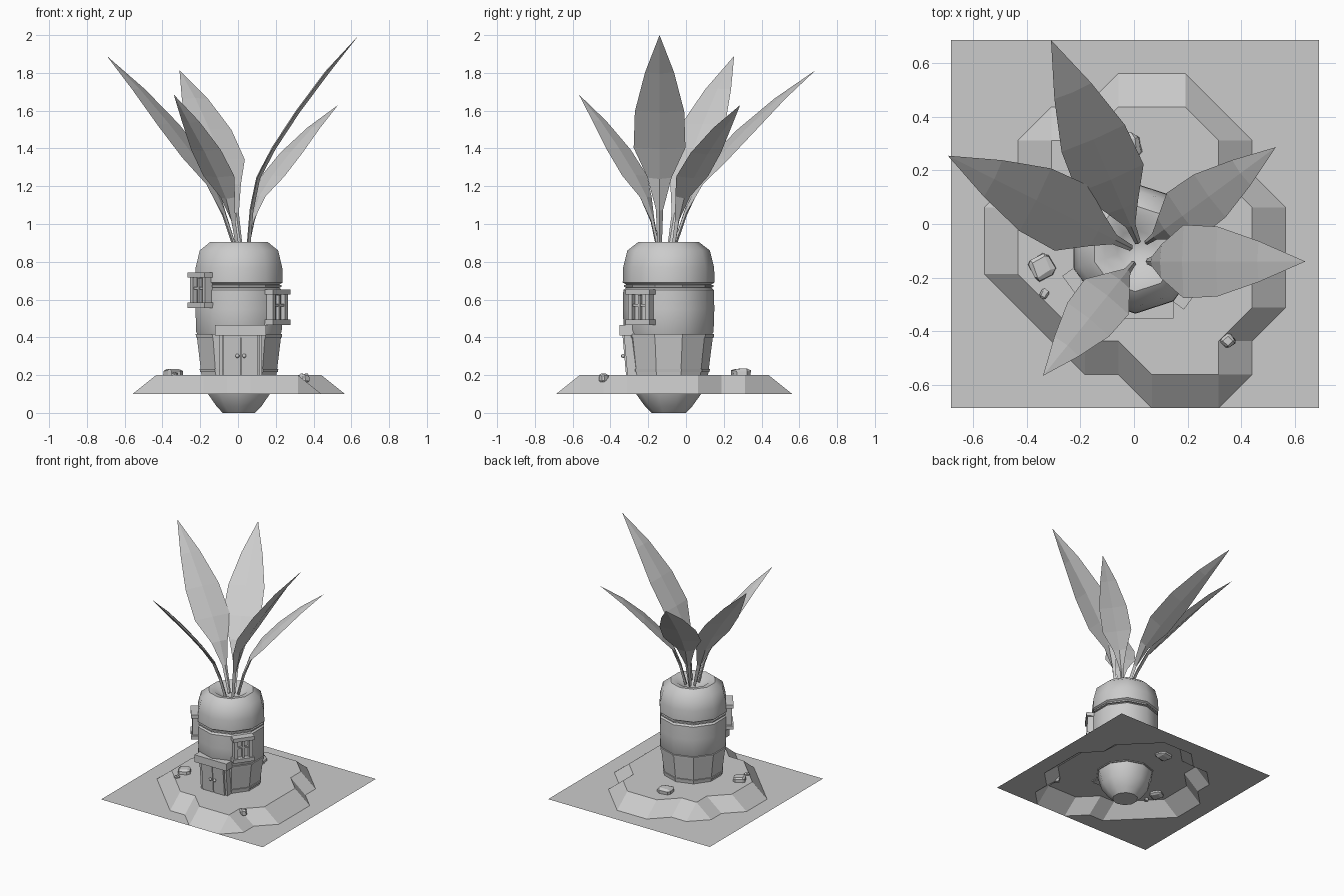
import bpy, bmesh, math, random
from mathutils import Vector, Matrix

if "Cube" in bpy.data.objects:
    bpy.data.objects.remove(bpy.data.objects["Cube"])

random.seed(4)
CX, CY = 0.005, -0.092   # root axis


def finish(bm, name, smooth=None):
    bmesh.ops.recalc_face_normals(bm, faces=bm.faces)
    me = bpy.data.meshes.new(name)
    bm.to_mesh(me)
    bm.free()
    ob = bpy.data.objects.new(name, me)
    bpy.context.collection.objects.link(ob)
    if smooth:
        bpy.ops.object.select_all(action='DESELECT')
        ob.select_set(True)
        bpy.context.view_layer.objects.active = ob
        bpy.ops.object.shade_smooth_by_angle(angle=math.radians(smooth))
    return ob


def lathe(name, profile, sides=10, smooth=None, caps=True):
    bm = bmesh.new()
    rings = []
    for r, z in profile:
        rings.append([bm.verts.new((CX + r * math.cos(a), CY + r * math.sin(a), z))
                      for a in (math.tau * i / sides - math.pi / 2 for i in range(sides))])
    for a, b in zip(rings, rings[1:]):
        for i in range(sides):
            j = (i + 1) % sides
            bm.faces.new((a[i], a[j], b[j], b[i]))
    if caps:
        bm.faces.new(rings[0])
        bm.faces.new(rings[-1])
    return finish(bm, name, smooth)


def boxes(name, parts, matrix=Matrix()):
    # parts: (centre, size) pairs joined in one object
    bm = bmesh.new()
    for c, s in parts:
        m = matrix @ Matrix.Translation(c) @ Matrix.Diagonal((*s, 1))
        bmesh.ops.create_cube(bm, size=1, matrix=m)
    return finish(bm, name)


# ground tile: square grid with a raised plateau
raised = {1: (6, 8), 2: (4, 8), 3: (3, 9), 4: (2, 9), 5: (2, 9),
          6: (2, 9), 7: (3, 8), 8: (3, 8), 9: (5, 7)}
bm = bmesh.new()
grid = []
for j in range(12):
    lo, hi = raised.get(j, (99, 0))
    grid.append([bm.verts.new((-0.6875 + 0.125 * i + 0.004, -0.6875 + 0.125 * j,
                               0.2 if lo <= i <= hi else 0.1)) for i in range(12)])
for j in range(11):
    for i in range(11):
        a, b, c, d = grid[j][i], grid[j][i + 1], grid[j + 1][i + 1], grid[j + 1][i]
        up = [v.co.z > 0.15 for v in (a, b, c, d)]
        if sum(up) in (1, 3):
            if up[0] == up[2]:
                tris = (a, b, c), (a, c, d)
            else:
                tris = (a, b, d), (b, c, d)
            for t in tris:
                bm.faces.new(t)
        else:
            bm.faces.new((a, b, c, d))
finish(bm, "ground")

# root body with rounded buried tip, groove and dimpled crown
lathe("root_body", [(0.09, 0.0), (0.125, 0.035), (0.172, 0.1), (0.2, 0.2),
                    (0.222, 0.40), (0.238, 0.43), (0.242, 0.55), (0.24, 0.65),
                    (0.226, 0.662), (0.226, 0.68), (0.243, 0.69), (0.241, 0.77),
                    (0.218, 0.86), (0.16, 0.905), (0.12, 0.90), (0.07, 0.865),
                    (0.02, 0.85)], smooth=40)
lathe("groove_hoop", [(0.22, 0.663), (0.237, 0.666), (0.237, 0.676), (0.22, 0.679)])

# plank skirting with hoops
lathe("base_planks", [(0.19, 0.195), (0.208, 0.195), (0.234, 0.40), (0.215, 0.40)])
lathe("lower_hoop", [(0.2, 0.215), (0.216, 0.216), (0.219, 0.232), (0.2, 0.233)])
lathe("upper_hoop", [(0.22, 0.398), (0.239, 0.40), (0.241, 0.418), (0.22, 0.42)])

# double door, leaning with the wall
lean = Matrix.Translation((0.015, -0.29, 0.2)) @ Matrix.Rotation(math.radians(5), 4, 'X')
for s, side in ((-1, "left"), (1, "right")):
    boxes(f"door_{side}", [((s * 0.047, 0, 0.105), (0.09, 0.055, 0.22)),
                           ((s * 0.105, 0.015, 0.105), (0.016, 0.07, 0.22))], lean)
    bm = bmesh.new()
    bmesh.ops.create_uvsphere(bm, u_segments=8, v_segments=5, radius=0.011,
                              matrix=lean @ Matrix.Translation((s * 0.018, -0.034, 0.105)))
    finish(bm, f"door_knob_{side}", 60)
boxes("door_lintel", [((0.012, -0.295, 0.438), (0.27, 0.115, 0.055))])

# windows on two facets
for name, ang, z in (("right_window", -36, 0.56), ("left_window", -144, 0.65)):
    m = (Matrix.Translation((CX, CY, z)) @ Matrix.Rotation(math.radians(ang + 90), 4, 'Z')
         @ Matrix.Translation((0, -0.24, 0)))
    parts = [((0, 0.008, 0), (0.11, 0.025, 0.14)),
             ((0, -0.016, 0), (0.012, 0.02, 0.13)),
             ((0, -0.014, 0.01), (0.09, 0.018, 0.012))]
    for s in (-1, 1):
        parts.append(((0, -0.008, s * 0.08), (0.155, 0.065, 0.028)))
        parts.append(((s * 0.055, -0.006, 0), (0.025, 0.05, 0.14)))
    boxes(name, parts, m)

# leaves: (along chord, bow, width), all scaled by leaf length
stations = [(0, 0, .018), (.15, .063, .03), (.28, .1, .10), (.42, .1, .215),
            (.6, .082, .205), (.8, .05, .12)]


def leaf(name, base, tip, bend):
    base, tip = Vector(base), Vector(tip)
    L = (tip - base).length
    c = (tip - base).normalized()
    side = Vector((0, 0, 1)).cross(c).normalized()
    n = c.cross(side)
    bm = bmesh.new()
    rings = []
    for u, v, w in stations:
        p = base + c * (L * u) + n * (L * v * bend)
        rings.append([bm.verts.new(q) for q in (
            p - side * (w * L / 2), p - n * 0.016,
            p + side * (w * L / 2), p + n * 0.006)])
    for a, b in zip(rings, rings[1:]):
        for i in range(4):
            j = (i + 1) % 4
            bm.faces.new((a[i], a[j], b[j], b[i]))
    end = bm.verts.new(tip)
    for i in range(4):
        bm.faces.new((rings[-1][i], rings[-1][(i + 1) % 4], end))
    bm.faces.new(rings[0])
    finish(bm, name)


leaf("leaf_back", (0.015, -0.07, 0.87), (-0.31, 0.687, 1.815), 0.9)
leaf("leaf_left", (-0.01, -0.09, 0.87), (-0.695, 0.255, 1.89), 0.7)
leaf("leaf_front", (0.0, -0.145, 0.87), (-0.34, -0.567, 1.685), 0.8)
leaf("leaf_right", (0.05, -0.14, 0.87), (0.64, -0.14, 2.0), 1.0)
leaf("leaf_back_right", (0.045, -0.07, 0.87), (0.53, 0.287, 1.63), 1.05)

# rocks: position, size, turn
rocks = [((-0.345, -0.16, 0.205), (0.09, 0.09, 0.06), 25),
         ((-0.335, -0.262, 0.2), (0.035, 0.03, 0.03), 60),
         ((0.352, -0.437, 0.185), (0.045, 0.045, 0.045), 40),
         ((-0.03, 0.29, 0.205), (0.11, 0.09, 0.06), 10)]
for k, (p, s, turn) in enumerate(rocks):
    bm = bmesh.new()
    bmesh.ops.create_cube(bm, size=1)
    bmesh.ops.bevel(bm, geom=bm.edges[:], offset=0.2, segments=1, affect='EDGES')
    for v in bm.verts:
        v.co += Vector([random.uniform(-0.06, 0.06) for _ in range(3)])
    bm.transform(Matrix.Translation(p) @ Matrix.Rotation(math.radians(turn), 4, 'Z')
                 @ Matrix.Diagonal((*s, 1)))
    finish(bm, f"rock_{k + 1}")
